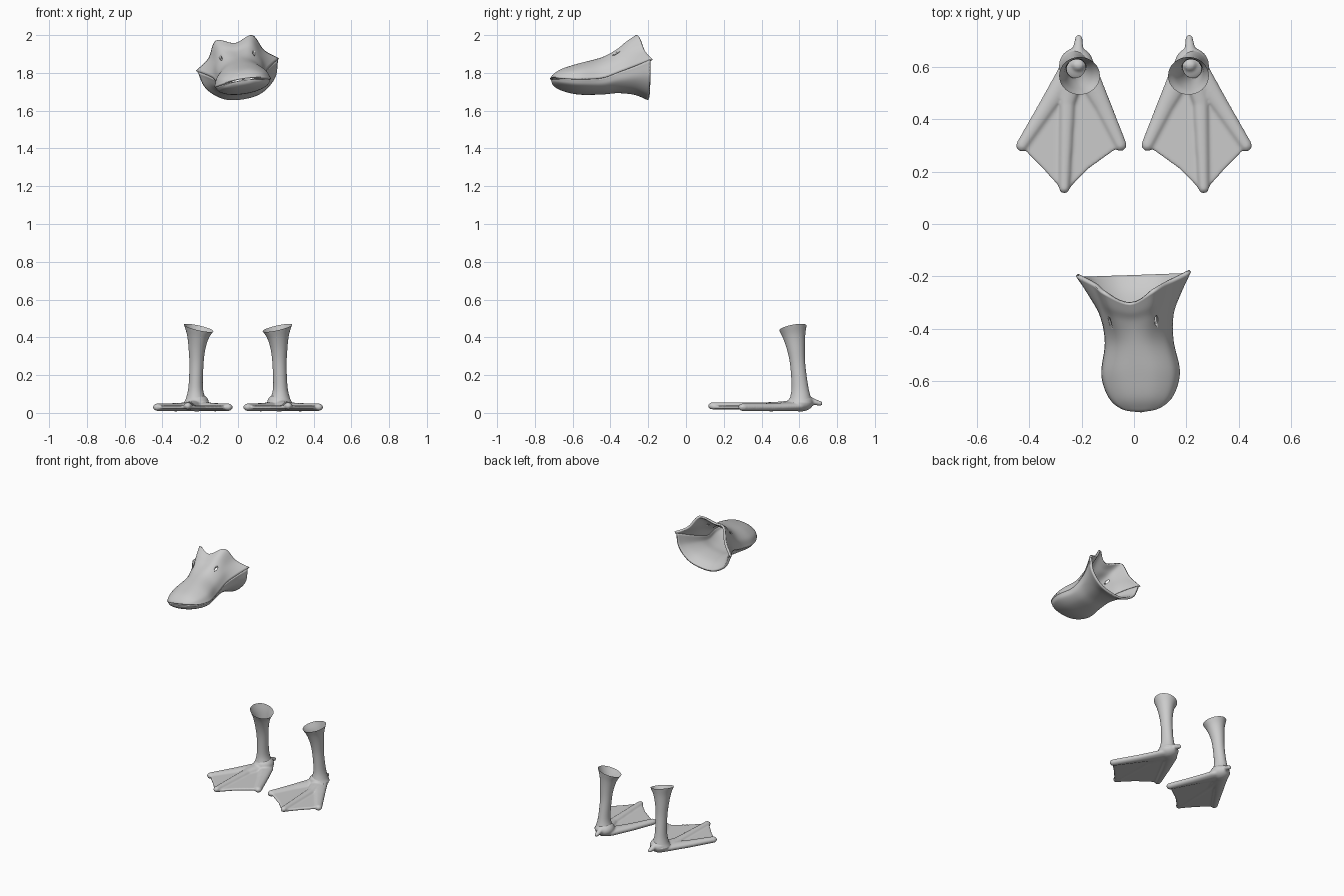
import bpy, bmesh
from math import cos, sin, pi, radians
from mathutils import Vector, Matrix

if "Cube" in bpy.data.objects:
    bpy.data.objects.remove(bpy.data.objects["Cube"])


def finish(bm, name):
    bmesh.ops.remove_doubles(bm, verts=bm.verts, dist=0.0004)
    bmesh.ops.recalc_face_normals(bm, faces=bm.faces)
    me = bpy.data.meshes.new(name)
    bm.to_mesh(me)
    bm.free()
    me.shade_smooth()
    ob = bpy.data.objects.new(name, me)
    bpy.context.collection.objects.link(ob)
    return ob


def spline(pts, n):
    """Smooth curve through the points, n steps per span."""
    p = [2 * pts[0] - pts[1]] + pts + [2 * pts[-1] - pts[-2]]
    out = []
    for i in range(1, len(p) - 2):
        a, b, c, d = p[i - 1:i + 3]
        for k in range(n):
            t = k / n
            out.append(0.5 * (2 * b + (c - a) * t + (2 * a - 5 * b + 4 * c - d) * t * t
                              + (3 * b - a - 3 * c + d) * t ** 3))
    return out + [pts[-1].copy()]


def skin(bm, rows, closed=False, caps=False):
    vs = [[bm.verts.new(p) for p in r] for r in rows]
    n = len(rows[0])
    for a, b in zip(vs, vs[1:]):
        for j in range(n if closed else n - 1):
            k = (j + 1) % n
            bm.faces.new((a[j], a[k], b[k], b[j]))
    if caps:
        bm.faces.new(vs[0][::-1])
        bm.faces.new(vs[-1])


def shell(name, half_rows, pose):
    """Symmetric bill shell through half cross-sections (centre to edge)."""
    rows = []
    for h in half_rows:
        h = [Vector(p) for p in h]
        rows.append(spline([Vector((-p.x, p.y, p.z)) for p in h[:0:-1]] + h, 6))
    cols = [spline([r[j] for r in rows], 6) for j in range(len(rows[0]))]
    bm = bmesh.new()
    skin(bm, cols)
    ob = finish(bm, name)
    ob.data.transform(pose)
    m = ob.modifiers.new("thickness", 'SOLIDIFY')
    m.thickness, m.offset = 0.014, -1
    return ob


def sections(table, xs, zs):
    return [[(w * x, y, ze + (zc - ze) * z) for x, z in zip(xs, zs)] for y, w, ze, zc in table]


# Bill is rolled and turned slightly
PIVOT = Vector((0, -0.4, 1.79))
pose = (Matrix.Translation(PIVOT + Vector((0.013, 0, 0))) @ Matrix.Rotation(radians(2), 4, 'Z')
        @ Matrix.Rotation(radians(-8.5), 4, 'Y') @ Matrix.Translation(-PIVOT))

# Upper bill, flaring to two peaks and two side corners
upper = sections([(-0.72, 0, 1.77, 1.77), (-0.706, 0.072, 1.766, 1.788), (-0.66, 0.125, 1.755, 1.818),
                  (-0.57, 0.152, 1.747, 1.847), (-0.45, 0.133, 1.755, 1.88)],
                 (0, 0.45, 0.84, 1), (1, 0.9, 0.5, 0))
upper += [[(0, -0.375, 1.912), (0.07, -0.365, 1.915), (0.118, -0.355, 1.86), (0.142, -0.35, 1.79)],
          [(0, -0.337, 1.94), (0.085, -0.312, 1.955), (0.13, -0.29, 1.885), (0.178, -0.27, 1.818)],
          [(0, -0.305, 1.96), (0.097, -0.26, 1.988), (0.15, -0.225, 1.9), (0.223, -0.19, 1.845)]]
upper_bill = shell("upper_bill", upper, pose)

# Nostril cutters
bm = bmesh.new()
for s in (-1, 1):
    bmesh.ops.create_uvsphere(bm, u_segments=16, v_segments=10, radius=1, matrix=pose
                              @ Matrix.Translation((s * 0.09, -0.37, 1.895))
                              @ Matrix.Rotation(s * 0.5, 4, 'Y') @ Matrix.Rotation(s * 0.15, 4, 'Z')
                              @ Matrix.Diagonal((0.007, 0.02, 0.04, 1)))
cutter = finish(bm, "nostril_cutter")
cutter.hide_render = True
cutter.hide_set(True)
m = upper_bill.modifiers.new("nostrils", 'BOOLEAN')
m.operation, m.object, m.solver = 'DIFFERENCE', cutter, 'EXACT'

# Lower bill
shell("lower_bill", sections(
    [(-0.715, 0, 1.762, 1.762), (-0.702, 0.068, 1.756, 1.735), (-0.66, 0.12, 1.748, 1.711),
     (-0.57, 0.147, 1.742, 1.69), (-0.45, 0.13, 1.75, 1.688), (-0.36, 0.138, 1.782, 1.695),
     (-0.27, 0.174, 1.812, 1.686), (-0.2, 0.216, 1.838, 1.658)],
    (0, 0.48, 0.86, 1), (1, 0.9, 0.52, 0)), pose)


def tube(bm, pts):
    """Flattened rounded tube; each point is x, y, z, half width, half height."""
    ax = (Vector(pts[-1][:2]) - Vector(pts[0][:2])).normalized()
    first, last = pts[0], pts[-1]

    def ring(x, y, z, w, h):
        return [(x - ax.y * w * cos(a), y + ax.x * w * cos(a), z + h * sin(a))
                for a in [2 * pi * i / 20 for i in range(20)]]

    def end(p, d):
        return [ring(p[0] + d * ax.x * p[3] * sin(a), p[1] + d * ax.y * p[3] * sin(a), p[2],
                     p[3] * cos(a), p[4] * cos(a)) for a in (0.4, 0.8, 1.2, 1.45)]
    skin(bm, end(first, -1)[::-1] + [ring(*p) for p in pts] + end(last, 1), True, True)


# Webbed feet: three toes, hind spur, heel and web fused together
bm = bmesh.new()
tube(bm, [(0.235, 0.59, 0.034, 0.05, 0.024), (0.33, 0.45, 0.03, 0.034, 0.022), (0.427, 0.3, 0.03, 0.024, 0.02)])
tube(bm, [(0.19, 0.59, 0.034, 0.048, 0.024), (0.12, 0.45, 0.03, 0.034, 0.022), (0.052, 0.302, 0.03, 0.024, 0.02)])
tube(bm, [(0.225, 0.6, 0.04, 0.05, 0.03), (0.255, 0.46, 0.037, 0.03, 0.02), (0.266, 0.138, 0.037, 0.021, 0.019)])
tube(bm, [(0.213, 0.61, 0.09, 0.03, 0.03), (0.213, 0.675, 0.06, 0.02, 0.018), (0.211, 0.71, 0.05, 0.014, 0.013)])
bmesh.ops.create_uvsphere(bm, u_segments=24, v_segments=16, radius=1,
                          matrix=Matrix.Translation((0.218, 0.607, 0.055)) @ Matrix.Diagonal((0.064, 0.068, 0.048, 1)))
outline = [(0.23, 0.6), (0.19, 0.6), (0.05, 0.3), (0.1, 0.265), (0.17, 0.215), (0.22, 0.165), (0.258, 0.125),
           (0.272, 0.125), (0.305, 0.165), (0.355, 0.22), (0.4, 0.265), (0.43, 0.3)]
skin(bm, [[(x, y, z) for x, y in outline] for z in (0.02, 0.038)], True, True)
feet = finish(bm, "webbed_feet")
m = feet.modifiers.new("fuse", 'REMESH')
m.mode, m.voxel_size, m.use_smooth_shade = 'VOXEL', 0.006, True
m = feet.modifiers.new("soften", 'SMOOTH')
m.factor, m.iterations = 0.5, 6
feet.modifiers.new("mirror", 'MIRROR').use_mirror_merge = False

# Hollow legs with a slanted flared top; columns: x, y, z, radius x, radius y
prof = [(0.222, 0.605, 0.055, 0.064, 0.066), (0.224, 0.606, 0.085, 0.049, 0.054),
        (0.224, 0.603, 0.14, 0.038, 0.044), (0.22, 0.592, 0.25, 0.037, 0.04),
        (0.218, 0.583, 0.33, 0.043, 0.046), (0.213, 0.573, 0.4, 0.056, 0.058),
        (0.208, 0.566, 0.45, 0.078, 0.072)]
rings = []
for i in range(32):
    a = 2 * pi * i / 32
    line = []
    for x, y, z, rx, ry in prof:
        dx, dy, k = rx * cos(a), ry * sin(a), max(0, (z - 0.25) / 0.2)
        line.append(Vector((x + dx, y + dy, z + k * (0.22 * dx + 0.18 * dy))))
    rings.append(spline(line, 5))
bm = bmesh.new()
skin(bm, rings + [rings[0]])
legs = finish(bm, "legs")
legs.modifiers.new("mirror", 'MIRROR').use_mirror_merge = False
